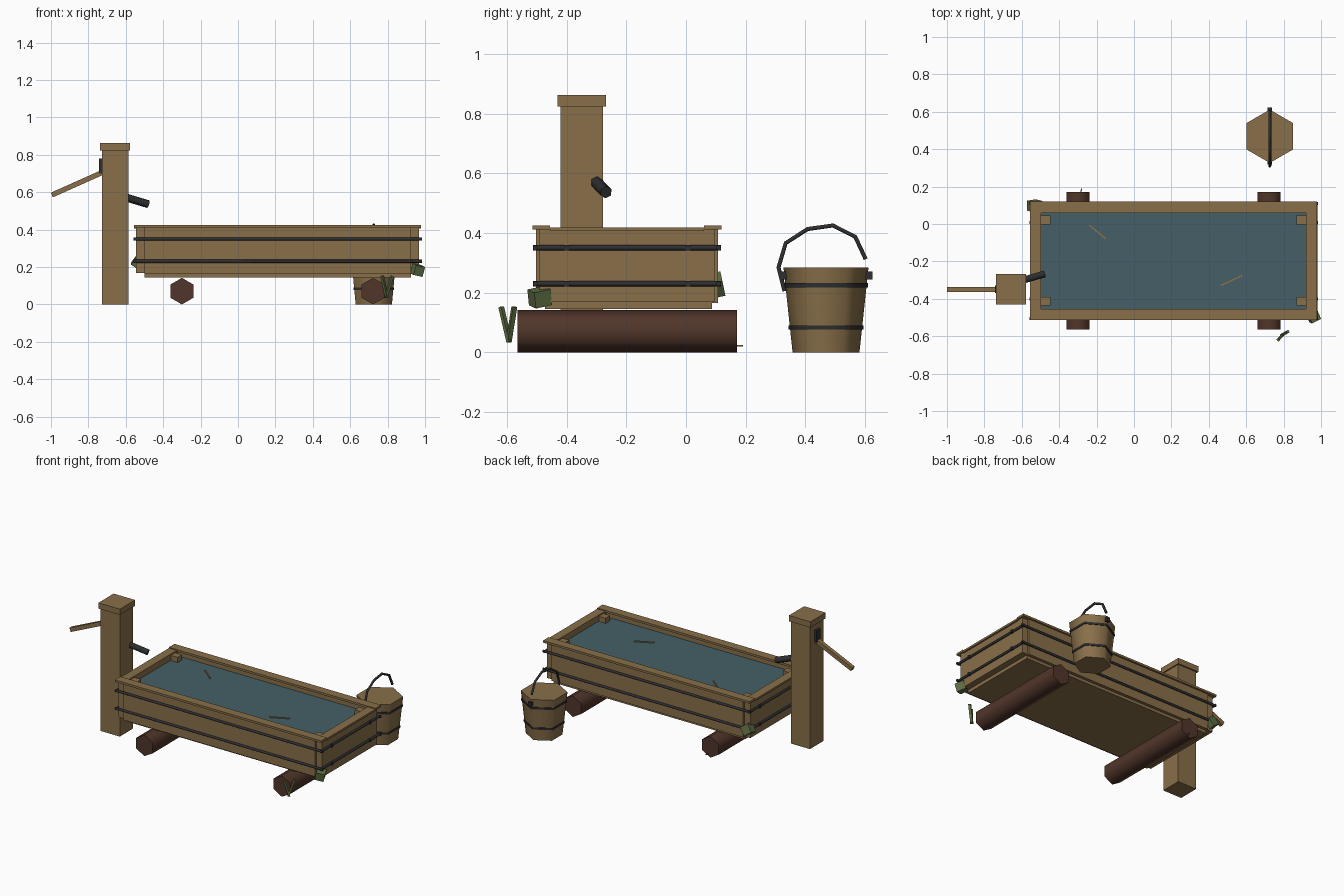
import bpy, bmesh, math
from mathutils import Vector, Matrix, Euler

if "Cube" in bpy.data.objects:
    bpy.data.objects.remove(bpy.data.objects["Cube"])


def material(name, rgb):
    m = bpy.data.materials.new(name)
    m.diffuse_color = (*rgb, 1)
    m.use_nodes = True
    m.node_tree.nodes["Principled BSDF"].inputs["Base Color"].default_value = m.diffuse_color
    return m


WOOD = material("tan wood", (0.25, 0.16, 0.068))
LOG = material("dark log", (0.082, 0.036, 0.023))
IRON = material("dark iron", (0.027, 0.028, 0.031))
WATER = material("water", (0.058, 0.117, 0.135))
GREEN = material("moss green", (0.11, 0.155, 0.055))
STRAW = material("straw", (0.30, 0.17, 0.06))


def finish(name, bm, mat):
    me = bpy.data.meshes.new(name)
    bm.to_mesh(me)
    bm.free()
    me.materials.append(mat)
    ob = bpy.data.objects.new(name, me)
    bpy.context.collection.objects.link(ob)
    return ob


def box(name, x, y, z, mat, rot=None):
    """Box from (min, max) ranges, optionally turned about its centre."""
    bm = bmesh.new()
    bmesh.ops.create_cube(bm, size=1)
    size = Vector((x[1] - x[0], y[1] - y[0], z[1] - z[0]))
    mid = Vector((sum(x), sum(y), sum(z))) / 2
    turn = Euler(rot).to_matrix().to_4x4() if rot else Matrix()
    bm.transform(Matrix.Translation(mid) @ turn @ Matrix.Diagonal((*size, 1)))
    return finish(name, bm, mat)


def bar(name, a, b, w, h, mat):
    """Rectangular bar from a to b."""
    a, b = Vector(a), Vector(b)
    bm = bmesh.new()
    bmesh.ops.create_cube(bm, size=1)
    q = (b - a).to_track_quat('Z', 'Y').to_matrix().to_4x4()
    bm.transform(Matrix.Translation((a + b) / 2) @ q @ Matrix.Diagonal((w, h, (b - a).length, 1)))
    return finish(name, bm, mat)


def rod(name, a, b, r1, mat, r2=None, sides=6, spin=0, smooth=True):
    """Cylinder or cone from a to b, smooth sides and flat caps."""
    a, b = Vector(a), Vector(b)
    bm = bmesh.new()
    bmesh.ops.create_cone(bm, cap_ends=True, segments=sides, radius1=r1,
                          radius2=r1 if r2 is None else r2, depth=(b - a).length)
    q = (b - a).to_track_quat('Z', 'Y').to_matrix().to_4x4()
    bm.transform(Matrix.Translation((a + b) / 2) @ q @ Matrix.Rotation(spin, 4, 'Z'))
    for f in bm.faces:
        f.smooth = smooth and len(f.verts) == 4
    return finish(name, bm, mat)


# trough body
X0, X1, Y0, Y1 = -0.545, 0.968, -0.502, 0.107
box("trough_floor", (-0.5, 0.925), (-0.472, 0.087), (0.145, 0.175), WOOD)
for n, y in (("front", (Y0, -0.472)), ("back", (0.077, Y1))):
    box(n + "_wall", (-0.5, 0.925), y, (0.165, 0.412), WOOD)
for n, x in (("left", (X0, -0.5)), ("right", (0.923, X1))):
    box(n + "_wall", x, (-0.49, 0.095), (0.168, 0.412), WOOD)
box("water_surface", (-0.5, 0.925), (-0.474, 0.08), (0.34, 0.375), WATER)

# rim boards
for n, y in (("front", (-0.514, -0.455)), ("back", (0.06, 0.119))):
    box(n + "_rim", (-0.556, 0.979), y, (0.411, 0.425), WOOD)
for n, x in (("left", (-0.556, -0.497)), ("right", (0.92, 0.979))):
    box(n + "_rim", x, (-0.455, 0.06), (0.406, 0.419), WOOD)

# inner corner posts
for x in (-0.497, 0.87):
    for y in (-0.437, -0.003):
        box("corner_post", (x, x + 0.05), (y, y + 0.048), (0.17, 0.41), WOOD)

# iron bands with bolts on the ends
for z in (0.23, 0.35):
    for y in (Y0 - 0.003, Y1 + 0.003):
        rod("long_band", (-0.558, y, z), (0.985, y, z), 0.009, IRON)
    for x in (X0 - 0.004, X1 + 0.004):
        rod("end_band", (x, -0.512, z), (x, 0.118, z), 0.009, IRON)
        for y in (-0.40, 0.007):
            box("band_bolt", (x - 0.011, x + 0.011), (y - 0.008, y + 0.008),
                (z - 0.009, z + 0.009), IRON)

# support logs, corner pointing up
for x in (-0.3, 0.722):
    rod("support_log", (x, -0.565, 0.071), (x, 0.17, 0.071), 0.071, LOG, spin=0)

# pump post, cap, handle and spout
box("pump_post", (-0.727, -0.585), (-0.42, -0.278), (0, 0.825), WOOD)
box("pump_cap", (-0.737, -0.577), (-0.43, -0.268), (0.823, 0.862), WOOD)
box("handle_bracket", (-0.742, -0.72), (-0.37, -0.328), (0.70, 0.78), IRON)
bar("pump_handle", (-0.995, -0.349, 0.585), (-0.72, -0.349, 0.708), 0.027, 0.027, WOOD)
rod("pump_spout", (-0.62, -0.308, 0.578), (-0.48, -0.268, 0.536), 0.021, IRON)

# bucket
BX, BY = 0.726, 0.469


def bucket_r(z):
    return 0.112 + 0.0305 * z / 0.285


rod("bucket_body", (BX, BY, 0), (BX, BY, 0.285), bucket_r(0), WOOD, bucket_r(0.285))
for z in (0.083, 0.225):
    rod("bucket_band", (BX, BY, z - 0.007), (BX, BY, z + 0.007),
        bucket_r(z) + 0.004, IRON, bucket_r(z) + 0.005)
for y in (0.318, 0.602):
    box("bucket_lug", (BX - 0.011, BX + 0.011), (y, y + 0.022), (0.244, 0.271), IRON)
arc = [(0.33, 0.205), (0.31, 0.285), (0.334, 0.366), (0.407, 0.413),
       (0.492, 0.425), (0.567, 0.387), (0.602, 0.312)]
cu = bpy.data.curves.new("bucket_handle", 'CURVE')
cu.dimensions = '3D'
cu.bevel_depth = 0.008
cu.bevel_resolution = 1
cu.use_fill_caps = True
sp = cu.splines.new('POLY')
sp.points.add(len(arc) - 1)
for p, (y, z) in zip(sp.points, arc):
    p.co = (BX, y, z, 1)
cu.materials.append(IRON)
bpy.context.collection.objects.link(bpy.data.objects.new("bucket_handle", cu))

# moss clumps on two corners
box("moss_front", (0.93, 0.985), (-0.52, -0.46), (0.157, 0.212), GREEN, (0.2, 0.2, 0.45))
box("moss_back", (-0.56, -0.50), (0.07, 0.124), (0.195, 0.255), GREEN, (0.25, 0.6, 0.15))

# grass blades
bar("grass_blade", (0.795, -0.592, 0.035), (0.771, -0.619, 0.152), 0.016, 0.012, GREEN)
bar("grass_blade", (0.79, -0.594, 0.035), (0.824, -0.575, 0.152), 0.016, 0.012, GREEN)

# loose straw
bar("straw", (-0.24, -0.005, 0.378), (-0.15, -0.08, 0.378), 0.007, 0.007, STRAW)
bar("straw", (0.465, -0.329, 0.378), (0.578, -0.275, 0.378), 0.007, 0.007, STRAW)
bar("straw", (-0.30, 0.09, 0.022), (-0.28, 0.19, 0.022), 0.006, 0.006, STRAW)
